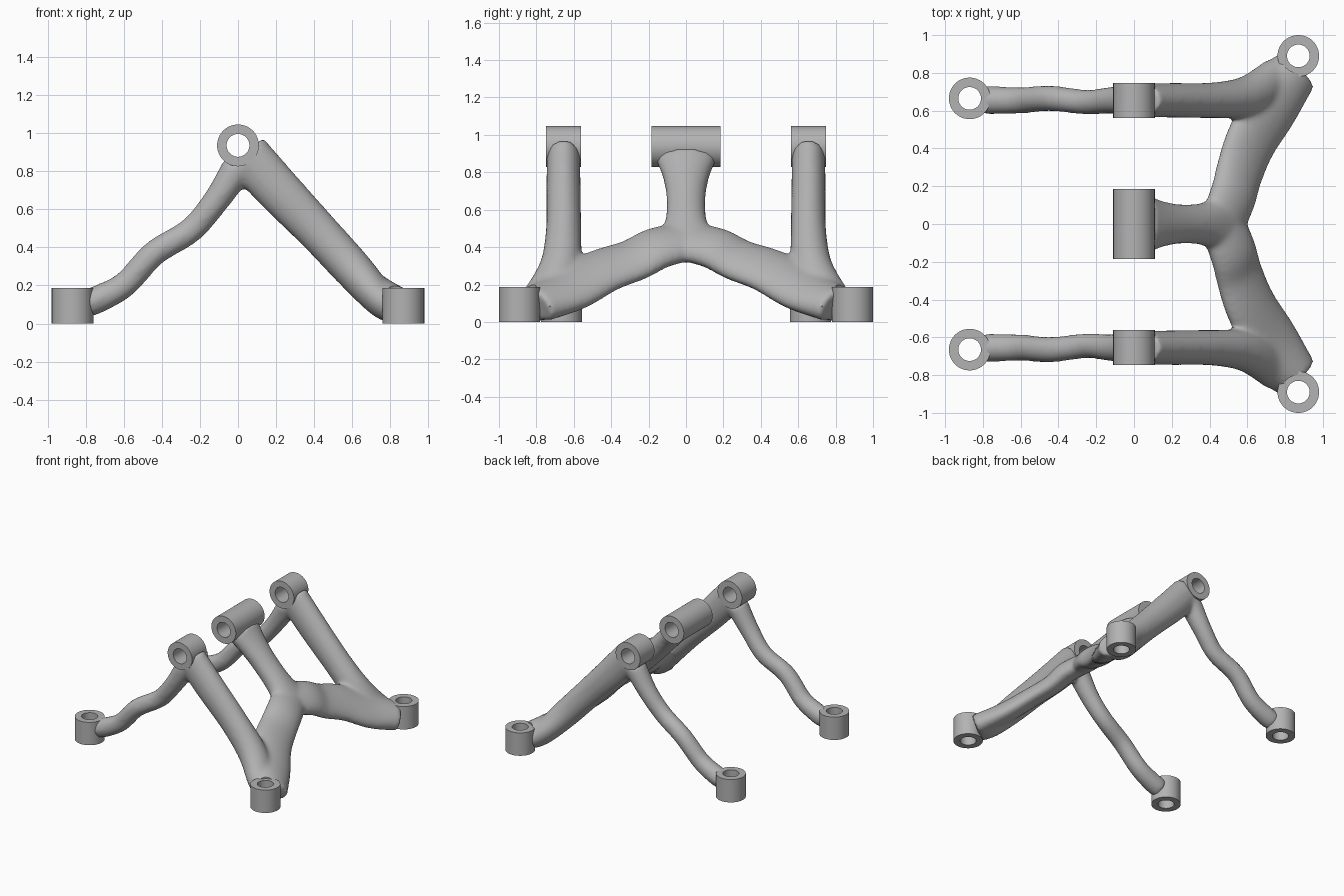
import bpy, bmesh, math
from mathutils import Vector, Matrix

if "Cube" in bpy.data.objects:
    bpy.data.objects.remove(bpy.data.objects["Cube"])

metal = bpy.data.materials.new("grey_metal")
metal.diffuse_color = (0.45, 0.45, 0.45, 1)
metal.use_nodes = True
metal.node_tree.nodes["Principled BSDF"].inputs["Base Color"].default_value = metal.diffuse_color

R_OUT, R_IN = 0.11, 0.06
FEET = [(-0.87, 0.665), (0.87, 0.89)]
TOPS = [(-0.655, 0.0925), (0, 0.185), (0.655, 0.0925)]   # y centre, half length


def add_object(name, bm):
    bmesh.ops.recalc_face_normals(bm, faces=bm.faces)
    mesh = bpy.data.meshes.new(name)
    bm.to_mesh(mesh)
    bm.free()
    obj = bpy.data.objects.new(name, mesh)
    bpy.context.collection.objects.link(obj)
    mesh.materials.append(metal)
    return obj


def shade(obj, angle):
    bpy.ops.object.select_all(action='DESELECT')
    obj.select_set(True)
    bpy.context.view_layer.objects.active = obj
    bpy.ops.object.shade_smooth_by_angle(angle=math.radians(angle))


def bushing(name, centre, half, along_y):
    # Hollow ring: four circles joined into a closed section
    bm = bmesh.new()
    n = 48
    loops = []
    for r, z in ((R_OUT, -half), (R_OUT, half), (R_IN, half), (R_IN, -half)):
        loops.append([bm.verts.new((r * math.cos(2 * math.pi * i / n),
                                    r * math.sin(2 * math.pi * i / n), z)) for i in range(n)])
    for k in range(4):
        a, b = loops[k], loops[(k + 1) % 4]
        for i in range(n):
            j = (i + 1) % n
            bm.faces.new((a[i], a[j], b[j], b[i]))
    rot = Matrix.Rotation(math.pi / 2, 4, 'X') if along_y else Matrix()
    bm.transform(Matrix.Translation(centre) @ rot)
    shade(add_object(name, bm), 35)


def spline(stations, steps=8):
    # Catmull-Rom through (x, y, z, half width, half thickness)
    s = [Vector(p) for p in stations]
    s = [2 * s[0] - s[1]] + s + [2 * s[-1] - s[-2]]
    out = []
    for i in range(1, len(s) - 2):
        a, b, c, d = s[i - 1:i + 3]
        for k in range(steps):
            t = k / steps
            out.append(0.5 * (2 * b + (c - a) * t + (2 * a - 5 * b + 4 * c - d) * t * t
                              + (3 * b - a - 3 * c + d) * t ** 3))
    return out + [s[-2]]


def tube(bm, stations, normal, sign=1, n=24):
    pts = spline(stations)
    pos = [Vector((p[0], p[1] * sign, p[2])) for p in pts]
    rings = []
    for i, p in enumerate(pos):
        t = (pos[min(i + 1, len(pos) - 1)] - pos[max(i - 1, 0)]).normalized()
        side = Vector(normal).cross(t).normalized()
        up = t.cross(side)
        ring = []
        for k in range(n):
            a = 2 * math.pi * k / n
            v = p + side * (pts[i][3] * math.cos(a)) + up * (pts[i][4] * math.sin(a))
            v.z = max(v.z, 0.004)          # flat underside at the floor
            ring.append(bm.verts.new(v))
        rings.append(ring)
    faces = [bm.faces.new(rings[0]), bm.faces.new(rings[-1])]
    for a, b in zip(rings, rings[1:]):
        for i in range(n):
            j = (i + 1) % n
            faces.append(bm.faces.new((a[i], a[j], b[j], b[i])))
    bmesh.ops.recalc_face_normals(bm, faces=faces)


# Limbs: straight front leg, wavy rear leg, arched brace, centre arm
FRONT_LEG = [(0.04, 0.655, 0.895, 0.09, 0.125), (0.20, 0.655, 0.715, 0.092, 0.122),
             (0.42, 0.655, 0.485, 0.095, 0.11), (0.60, 0.675, 0.29, 0.11, 0.105),
             (0.75, 0.76, 0.125, 0.12, 0.09), (0.83, 0.84, 0.085, 0.09, 0.085)]
REAR_LEG = [(-0.80, 0.655, 0.105, 0.075, 0.075), (-0.72, 0.655, 0.135, 0.074, 0.073),
            (-0.59, 0.655, 0.21, 0.07, 0.068), (-0.44, 0.665, 0.37, 0.068, 0.068),
            (-0.25, 0.645, 0.49, 0.066, 0.068), (-0.12, 0.655, 0.64, 0.072, 0.07),
            (0.0, 0.655, 0.82, 0.085, 0.085)]
BRACE = [(0.46, -0.02, 0.435, 0.14, 0.075), (0.525, 0.15, 0.395, 0.145, 0.08),
         (0.56, 0.28, 0.33, 0.15, 0.075), (0.625, 0.45, 0.27, 0.16, 0.075),
         (0.74, 0.63, 0.17, 0.16, 0.08), (0.87, 0.80, 0.09, 0.12, 0.085)]
CENTRE_ARM = [(0.05, 0, 0.875, 0.165, 0.085), (0.14, 0, 0.775, 0.125, 0.085),
              (0.25, 0, 0.655, 0.105, 0.085), (0.37, 0, 0.53, 0.115, 0.085),
              (0.47, 0, 0.43, 0.17, 0.08)]

bm = bmesh.new()
for s in (1, -1):
    tube(bm, FRONT_LEG, (1, 0, 1), s)
    tube(bm, REAR_LEG, (-1, 0, 1), s)
    tube(bm, BRACE, (0.8, 0, 1), s)
tube(bm, CENTRE_ARM, (1, 0, 1))
frame = add_object("frame_limbs", bm)

# Clearance for the bushings
bm = bmesh.new()
for x, y in FEET:
    for s in (1, -1):
        bmesh.ops.create_cone(bm, cap_ends=True, segments=48, radius1=0.09, radius2=0.09, depth=0.8,
                              matrix=Matrix.Translation((x, y * s, 0)))
bmesh.ops.create_cone(bm, cap_ends=True, segments=48, radius1=0.09, radius2=0.09, depth=2.2,
                      matrix=Matrix.Translation((0, 0, 0.937)) @ Matrix.Rotation(math.pi / 2, 4, 'X'))
cutter = add_object("bore_cutter", bm)
cutter.hide_render = True

# Fuse limbs into one blended casting, then clear the bores
m = frame.modifiers.new("fuse", 'REMESH')
m.mode = 'VOXEL'
m.voxel_size = 0.014
m = frame.modifiers.new("blend", 'SMOOTH')
m.factor, m.iterations = 0.5, 14
m = frame.modifiers.new("bores", 'BOOLEAN')
m.operation, m.object, m.solver = 'DIFFERENCE', cutter, 'EXACT'
bpy.context.view_layer.update()
dg = bpy.context.evaluated_depsgraph_get()
final = bpy.data.meshes.new_from_object(frame.evaluated_get(dg))
frame.modifiers.clear()
frame.data = final
bpy.data.objects.remove(cutter)
shade(frame, 40)

# Foot and top bushings
for label, (x, y) in zip(("rear", "front"), FEET):
    for side, s in (("left", 1), ("right", -1)):
        bushing(f"{label}_foot_{side}", (x, y * s, 0.093), 0.093, False)
for label, (y, half) in zip(("right", "centre", "left"), TOPS):
    bushing(f"top_bushing_{label}", (0, y, 0.937), half, True)
